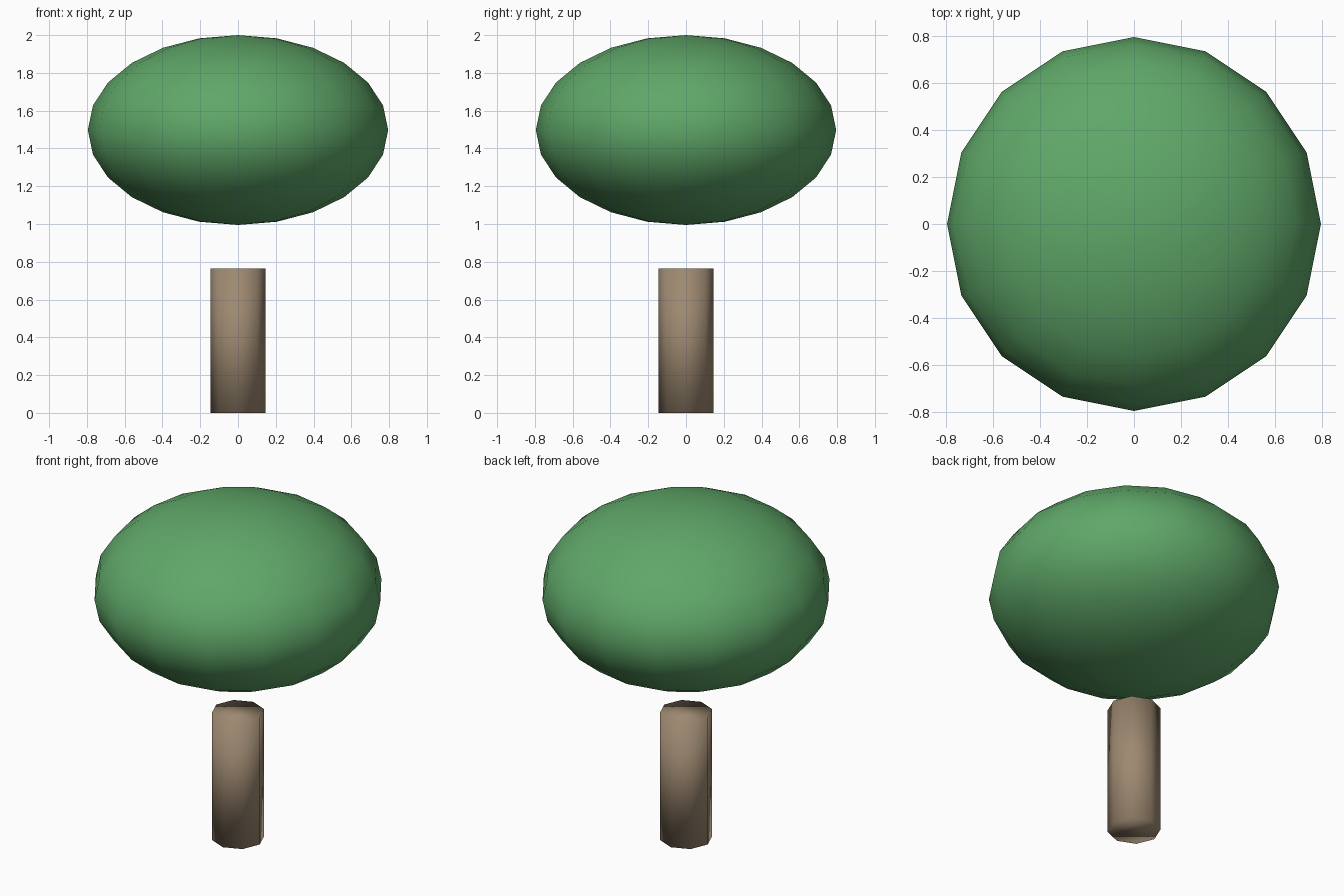
import bpy

cube = bpy.data.objects.get("Cube")
if cube:
    bpy.data.objects.remove(cube, do_unlink=True)


def make_material(name, color):
    mat = bpy.data.materials.new(name)
    mat.use_nodes = True
    mat.diffuse_color = color
    mat.node_tree.nodes["Principled BSDF"].inputs["Base Color"].default_value = color
    return mat


def finish(name, mat):
    # Name, colour and fully smooth-shade the active object
    obj = bpy.context.object
    obj.name = obj.data.name = name
    obj.data.materials.append(mat)
    bpy.ops.object.transform_apply(location=False, rotation=False, scale=True)
    bpy.ops.object.shade_smooth()
    return obj


leaf_green = make_material("leaf_green", (0.115, 0.39, 0.14, 1))
bark_brown = make_material("bark_brown", (0.34, 0.25, 0.165, 1))

# Trunk: capped eight-sided column
trunk_height = 0.765
bpy.ops.mesh.primitive_cylinder_add(
    vertices=8, radius=0.145, depth=trunk_height, location=(0, 0, trunk_height / 2))
finish("trunk", bark_brown)

# Crown: flattened sphere floating above the trunk
crown_bottom, crown_top = 0.995, 2.0
bpy.ops.mesh.primitive_uv_sphere_add(
    segments=16, ring_count=12, radius=1,
    location=(0, 0, (crown_bottom + crown_top) / 2))
bpy.context.object.scale = (0.795, 0.795, (crown_top - crown_bottom) / 2)
finish("crown", leaf_green)
